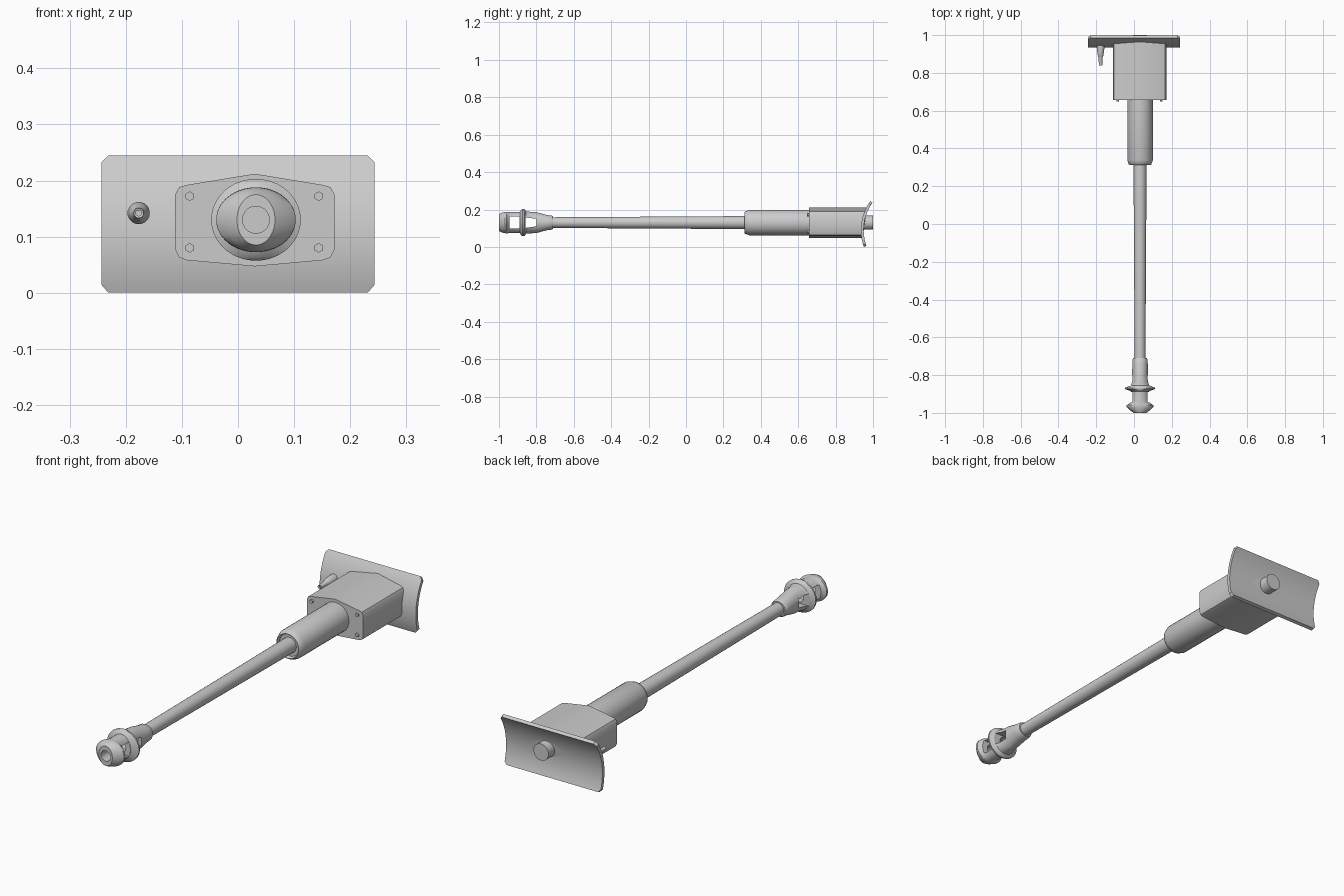
import bpy, bmesh, math
from mathutils import Vector

if "Cube" in bpy.data.objects:
    bpy.data.objects.remove(bpy.data.objects["Cube"])

CX, CZ = 0.032, 0.13          # barrel axis
grey = bpy.data.materials.new("light_grey")
grey.diffuse_color = (0.6, 0.6, 0.6, 1)
grey.use_nodes = True
grey.node_tree.nodes["Principled BSDF"].inputs["Base Color"].default_value = grey.diffuse_color


def make(name, bm, angle=32):
    bmesh.ops.recalc_face_normals(bm, faces=bm.faces)
    me = bpy.data.meshes.new(name)
    bm.to_mesh(me)
    bm.free()
    ob = bpy.data.objects.new(name, me)
    bpy.context.collection.objects.link(ob)
    me.materials.append(grey)
    smooth(ob, angle)
    return ob


def smooth(ob, angle=32):
    bpy.ops.object.select_all(action='DESELECT')
    ob.select_set(True)
    bpy.context.view_layer.objects.active = ob
    bpy.ops.object.shade_smooth_by_angle(angle=math.radians(angle))


def loft(name, rings, cx=CX, cz=CZ, n=24, angle=32):
    """Closed skin through elliptical rings (y, rx, rz) along y."""
    bm = bmesh.new()
    loops = []
    for y, rx, rz in rings:
        loops.append([bm.verts.new((cx + rx * math.cos(2 * math.pi * (i + .5) / n), y,
                                    cz + rz * math.sin(2 * math.pi * (i + .5) / n)))
                      for i in range(n)])
    for a, b in zip(loops, loops[1:]):
        for i in range(n):
            j = (i + 1) % n
            bm.faces.new((a[i], a[j], b[j], b[i]))
    bm.faces.new(loops[0])
    bm.faces.new(loops[-1])
    return make(name, bm, angle)


def lathe(name, prof, cx=CX, cz=CZ, n=24):
    return loft(name, [(y, r, r) for y, r in prof], cx, cz, n)


def cut(ob, cutters):
    for c in cutters:
        m = ob.modifiers.new("cut", 'BOOLEAN')
        m.object, m.operation, m.solver = c, 'DIFFERENCE', 'EXACT'
        bpy.ops.object.select_all(action='DESELECT')
        ob.select_set(True)
        bpy.context.view_layer.objects.active = ob
        bpy.ops.object.modifier_apply(modifier=m.name)
        bpy.data.objects.remove(c)
    smooth(ob)


def slot(y0, y1, h0, h1):
    """Sideways through-cutter, half height h0 at y0 and h1 at y1."""
    bm = bmesh.new()
    sides = [[bm.verts.new((CX + sx * 0.12, y, CZ + z)) for y, z in
              ((y0, -h0), (y1, -h1), (y1, h1), (y0, h0))] for sx in (-1, 1)]
    for i in range(4):
        j = (i + 1) % 4
        bm.faces.new((sides[0][i], sides[0][j], sides[1][j], sides[1][i]))
    bm.faces.new(sides[0])
    bm.faces.new(sides[1])
    return make("slot_cutter", bm)


# Curved shield plate with clipped corners, hollow towards the back
bm = bmesh.new()
A0, A1, N = math.asin(-0.09 / 0.265), math.asin(0.155 / 0.265), 18
rows = []
for i in range(N + 1):
    a = A0 + (A1 - A0) * i / N
    half = 0.231 if i in (0, N) else 0.243
    rows.append([[bm.verts.new((s * half, 1.2 - r * math.cos(a), 0.09 + r * math.sin(a)))
                  for s in (-1, 1)] for r in (0.265, 0.250)])
for p, q in zip(rows, rows[1:]):
    for k in (0, 1):
        bm.faces.new((p[k][0], p[k][1], q[k][1], q[k][0]))     # front and back skins
        bm.faces.new((p[0][k], p[1][k], q[1][k], q[0][k]))     # ends
for p in (rows[0], rows[-1]):
    bm.faces.new((p[0][0], p[0][1], p[1][1], p[1][0]))
make("shield_plate", bm)

# Six-sided housing with softened side corners
half_outline = [(0, 0.047), (0.122, 0.058), (0.135, 0.063), (0.142, 0.077),
                (0.142, 0.175), (0.135, 0.188), (0.122, 0.192), (0, 0.212)]
outline = half_outline + [(-x, z) for x, z in half_outline[-2:0:-1]]
bm = bmesh.new()
front = [bm.verts.new((0.03 + x, 0.657, z)) for x, z in outline]
back = [bm.verts.new((0.03 + x, 1.2 - math.sqrt(0.26 ** 2 - (z - 0.09) ** 2), z))
        for x, z in outline]
for i in range(len(outline)):
    j = (i + 1) % len(outline)
    bm.faces.new((front[i], front[j], back[j], back[i]))
bm.faces.new(front)
bmesh.ops.triangulate(bm, faces=[bm.faces.new(back)])
make("housing", bm, 35)

# Hexagonal bolts on the housing face
for x in (-0.086, 0.144):
    for z in (0.08, 0.172):
        lathe("housing_bolt", [(0.648, 0.0085), (0.66, 0.0085)], x, z, 6)

# Recoil sleeve with a chamfered, recessed mouth
lathe("recoil_sleeve", [(0.325, 0.034), (0.325, 0.050), (0.312, 0.055), (0.316, 0.060),
                        (0.338, 0.068), (0.67, 0.068)], n=32)

# Tapered barrel and rear breech stub
lathe("barrel", [(-0.75, 0.0285), (0.33, 0.035)])
lathe("breech_stub", [(0.93, 0.038), (1.0, 0.038)])

# Muzzle brake: flattened cone, two wide baffles, side ports and bore
brake = loft("muzzle_brake", [
    (-0.710, 0.036, 0.034), (-0.718, 0.040, 0.038), (-0.740, 0.041, 0.040),
    (-0.800, 0.042, 0.056), (-0.835, 0.046, 0.058), (-0.855, 0.056, 0.060),
    (-0.862, 0.066, 0.071), (-0.867, 0.080, 0.073), (-0.874, 0.080, 0.073),
    (-0.882, 0.056, 0.068), (-0.888, 0.048, 0.057), (-0.940, 0.047, 0.057),
    (-0.950, 0.056, 0.057), (-0.959, 0.071, 0.058), (-0.968, 0.071, 0.057),
    (-0.985, 0.055, 0.053), (-1.000, 0.034, 0.045)], n=32)
cut(brake, [slot(-0.945, -0.889, 0.032, 0.032), slot(-0.857, -0.800, 0.028, 0.020),
            lathe("bore_cutter", [(-1.02, 0.024), (-0.76, 0.024)])])

# Small secondary gun beside the housing, with an open tip
lathe("secondary_gun", [(0.852, 0.005), (0.842, 0.005), (0.840, 0.009), (0.882, 0.011),
                        (0.888, 0.014), (0.910, 0.018), (0.926, 0.020), (0.945, 0.020)],
      -0.177, 0.142, 16)
